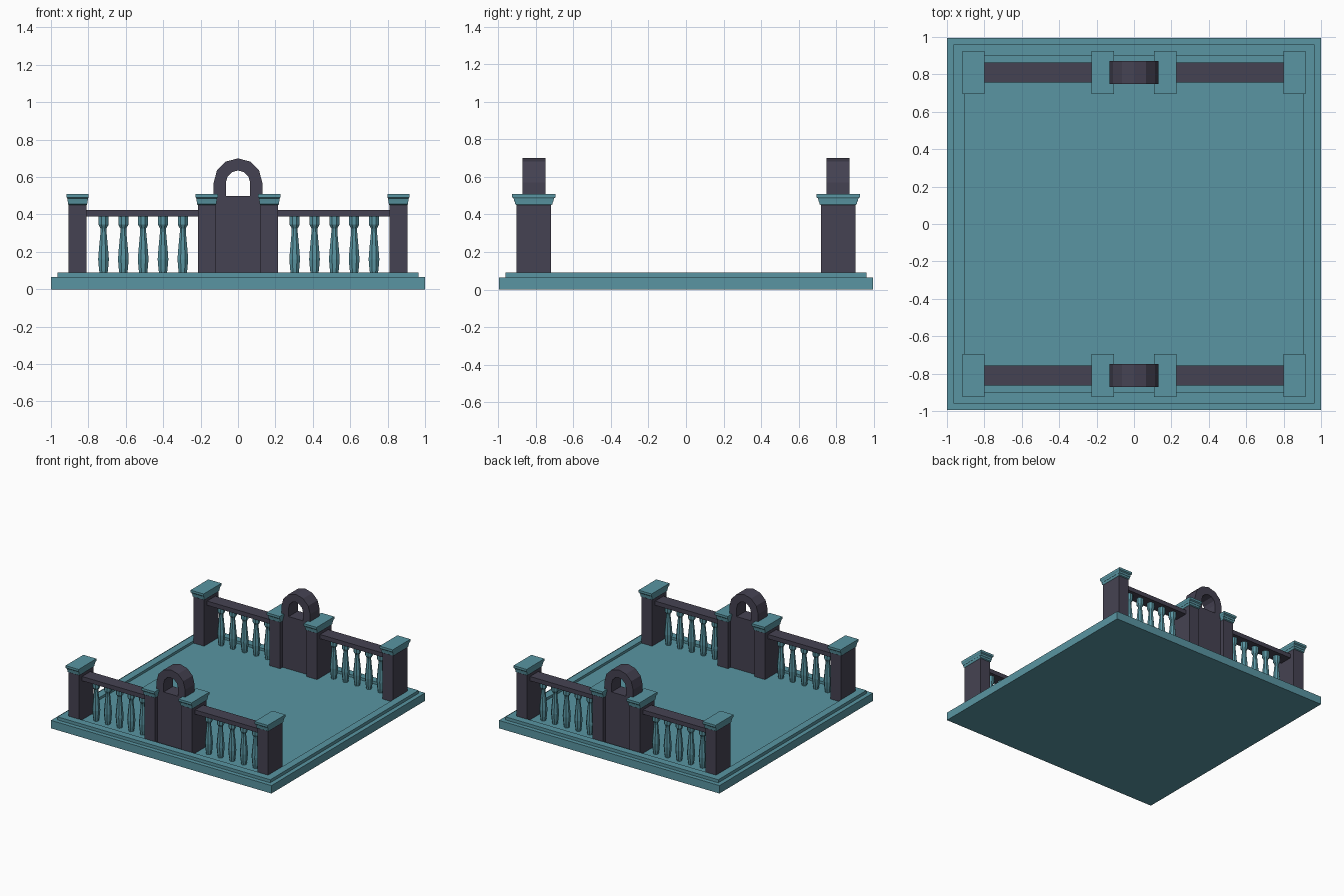
import bpy, bmesh, math

if "Cube" in bpy.data.objects:
    bpy.data.objects.remove(bpy.data.objects["Cube"])

def material(name, col):
    m = bpy.data.materials.new(name)
    m.diffuse_color = (*col, 1)
    m.use_nodes = True
    m.node_tree.nodes["Principled BSDF"].inputs["Base Color"].default_value = m.diffuse_color
    return m

TEAL = material("teal_stone", (0.10, 0.30, 0.36))
DARK = material("dark_stone", (0.06, 0.055, 0.085))

def finish(name, bm, mat):
    bmesh.ops.recalc_face_normals(bm, faces=bm.faces)
    me = bpy.data.meshes.new(name)
    bm.to_mesh(me)
    bm.free()
    me.materials.append(mat)
    ob = bpy.data.objects.new(name, me)
    bpy.context.collection.objects.link(ob)
    return ob

def loft(name, rings, mat):
    """Skin a stack of equal-length point rings and close both ends."""
    bm = bmesh.new()
    vs = [[bm.verts.new(p) for p in r] for r in rings]
    n = len(vs[0])
    for a, b in zip(vs, vs[1:]):
        for i in range(n):
            j = (i + 1) % n
            bm.faces.new((a[i], a[j], b[j], b[i]))
    bm.faces.new(vs[0][::-1])
    bm.faces.new(vs[-1])
    return finish(name, bm, mat)

def rect(cx, cy, hx, hy, z):
    return [(cx - hx, cy - hy, z), (cx + hx, cy - hy, z),
            (cx + hx, cy + hy, z), (cx - hx, cy + hy, z)]

def box(name, cx, cy, hx, hy, z0, z1, mat):
    return loft(name, [rect(cx, cy, hx, hy, z0), rect(cx, cy, hx, hy, z1)], mat)

# stepped base with a shallow sunken floor
FLOOR = 0.07
loft("base", [rect(0, 0, hx, hx - 0.005, z) for hx, z in
              [(1, 0), (1, 0.065), (0.965, 0.065), (0.965, 0.09),
               (0.905, 0.09), (0.905, FLOOR)]], TEAL)

# (height, scale) of the moulded cap, (radius, height) of the baluster
CAP = [(0.45, 1.0), (0.455, 1.08), (0.47, 1.1), (0.47, 1.13),
       (0.485, 1.16), (0.492, 1.25), (0.51, 1.25)]
BALUSTER = [(0.02, FLOOR), (0.026, 0.105), (0.031, 0.16), (0.027, 0.21),
            (0.017, 0.31), (0.017, 0.325), (0.029, 0.345), (0.029, 0.392)]

def post(x, y):
    box("post", x, y, 0.0475, 0.0925, FLOOR, 0.45, DARK)
    loft("post_cap", [rect(x, y, 0.0475 * s, 0.0925 * s, z) for z, s in CAP], TEAL)

def baluster(x, y):
    angles = [math.pi / 8 + i * math.pi / 4 for i in range(8)]
    loft("baluster", [[(x + r * math.cos(a), y + r * math.sin(a), z) for a in angles]
                      for r, z in BALUSTER], TEAL)

def arch(y, half):
    """Round-topped arch outline, extruded through its depth."""
    bm = bmesh.new()
    def line(r):
        top = [(r * math.cos(i * math.pi / 6), 0.57 + r * math.sin(i * math.pi / 6))
               for i in range(7)]
        return [(r, 0.49)] + top + [(-r, 0.49)]
    pts = list(zip(line(0.13), line(0.065)))
    rows = [[bm.verts.new((x, yy, z)) for (x, z), yy in
             ((o, y - half), (o, y + half), (i, y + half), (i, y - half))]
            for o, i in pts]
    for a, b in zip(rows, rows[1:]):
        for k in range(4):
            m = (k + 1) % 4
            bm.faces.new((a[k], a[m], b[m], b[k]))
    bm.faces.new(rows[0])
    bm.faces.new(rows[-1][::-1])
    finish("arch", bm, DARK)

# the two balustrades, front and back
for y in (-0.81, 0.81):
    for x in (-0.8575, -0.1675, 0.1675, 0.8575):
        post(x, y)
    for s in (-1, 1):
        box("rail", s * 0.5125, y, 0.3, 0.053, 0.39, 0.425, DARK)
        start = -0.719 if s < 0 else 0.303
        for i in range(5):
            baluster(start + 0.106 * i, y)
    box("centre_panel", 0, y, 0.122, 0.061, FLOOR, 0.5, DARK)
    arch(y, 0.061)
